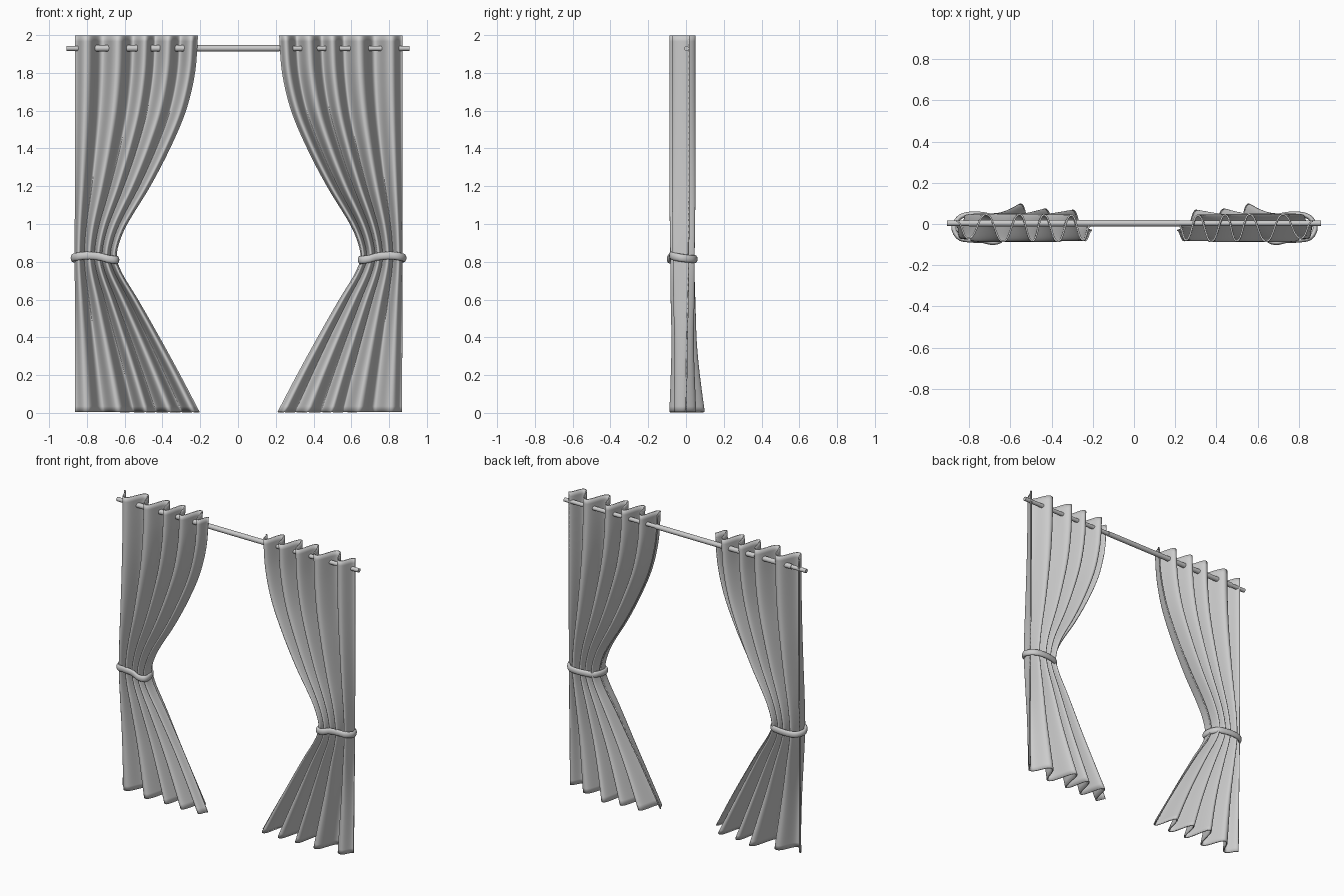
import bpy, math
from math import pi, cos, sin
from mathutils import Vector

if "Cube" in bpy.data.objects:
    bpy.data.objects.remove(bpy.data.objects["Cube"])

def interp(keys, t):
    """Smooth (Catmull-Rom style) interpolation of sorted (t, value) pairs."""
    n = len(keys)
    i = 0
    while i < n - 2 and t > keys[i + 1][0]:
        i += 1
    def slope(k):
        a, b = keys[max(k - 1, 0)], keys[min(k + 1, n - 1)]
        return (b[1] - a[1]) / (b[0] - a[0])
    (t0, v0), (t1, v1) = keys[i], keys[i + 1]
    h = t1 - t0
    s = (t - t0) / h
    return ((2*s**3 - 3*s**2 + 1) * v0 + (s**3 - 2*s**2 + s) * h * slope(i)
            + (3*s**2 - 2*s**3) * v1 + (s**3 - s**2) * h * slope(i + 1))

def fold(keys, t):
    """Rounded folds: blend with broad crests between (t, value) extremes."""
    for (t0, v0), (t1, v1) in zip(keys, keys[1:]):
        if t <= t1:
            s = (1 - cos(pi * (t - t0) / (t1 - t0))) / 2
            s = .6 * s + .4 * s * s * (3 - 2 * s)
            return v0 + (v1 - v0) * s
    return keys[-1][1]

def make(name, verts, faces):
    me = bpy.data.meshes.new(name)
    me.from_pydata(verts, [], faces)
    ob = bpy.data.objects.new(name, me)
    bpy.context.collection.objects.link(ob)
    for p in me.polygons:
        p.use_smooth = True
    return ob

OUTER = .866
# distance of the inner edge from the centre, by height
EDGE = [(0, .205), (.2, .31), (.4, .42), (.6, .535), (.74, .62), (.82, .648),
        (.9, .635), (1.0, .592), (1.2, .47), (1.4, .365), (1.6, .28), (1.8, .232), (2, .216)]
# fold extremes across the cloth: position, y at top, y at bottom
FOLDS = [(0, .015, 0), (.09, -.07, -.06), (.225, .046, .05), (.35, -.084, -.084),
         (.475, .046, .096), (.57, -.082, -.08), (.655, .044, .072), (.76, -.084, -.084),
         (.86, .042, .066), (.95, -.078, -.08), (1, -.01, -.03)]
TOPF = [(u, a) for u, a, b in FOLDS]
BOTF = [(u, b) for u, a, b in FOLDS]
# how tightly the tieback squeezes the folds
SQUEEZE = [(0, 1), (.35, .84), (.6, .9), (.82, .93), (1.2, 1), (2, 1)]

def curtain(name, s):
    nu, nz = 160, 64
    verts, faces = [], []
    for j in range(nz + 1):
        z = .004 + 1.994 * j / nz
        inner = interp(EDGE, z)
        k = interp(SQUEEZE, z)
        b = max(0, 1 - z / .75) ** 1.3
        for i in range(nu + 1):
            u = i / nu
            y = (1 - b) * fold(TOPF, u) + b * fold(BOTF, u)
            x = OUTER + (inner - OUTER) * u
            verts.append((s * x + .003, -.015 + (y + .015) * k, z))
    w = nu + 1
    for j in range(nz):
        for i in range(nu):
            a = j * w + i
            f = (a, a + 1, a + w + 1, a + w)
            faces.append(f if s < 0 else f[::-1])
    ob = make(name, verts, faces)
    m = ob.modifiers.new("thickness", 'SOLIDIFY')
    m.thickness, m.offset = .008, 0

# closed tieback path: x, y, z
TIE = [(.877, -.02, .82), (.852, -.066, .828), (.80, -.078, .833), (.74, -.08, .828),
       (.69, -.09, .815), (.65, -.077, .81), (.645, -.03, .811), (.67, .025, .812),
       (.73, .045, .814), (.80, .048, .814), (.852, .03, .814)]

def tieback(name, s):
    n, m, sub = len(TIE), 12, 6
    P = [Vector(p) for p in TIE]
    path = []
    for i in range(n):
        a, b, c, d = (P[(i + k) % n] for k in (-1, 0, 1, 2))
        for q in range(sub):
            t = q / sub
            path.append(.5 * (2*b + (c - a)*t + (2*a - 5*b + 4*c - d)*t*t
                              + (3*b - a - 3*c + d)*t**3))
    N = len(path)
    verts, faces = [], []
    for i, p in enumerate(path):
        d = path[(i + 1) % N] - path[i - 1]
        out = Vector((-d.y, d.x, 0)).normalized()
        for k in range(m):
            v = p + out * (.012 * cos(2*pi*k/m)) + Vector((0, 0, .021 * sin(2*pi*k/m)))
            verts.append((s * v.x + .003, v.y, v.z))
    for i in range(N):
        for k in range(m):
            f = (i*m + k, i*m + (k+1) % m, (i+1) % N*m + (k+1) % m, (i+1) % N*m + k)
            faces.append(f if s < 0 else f[::-1])
    make(name, verts, faces)

for side, s in (("left", -1), ("right", 1)):
    curtain(side + "_curtain", s)
    tieback(side + "_tieback", s)

# curtain rod: slim rod with a slightly thicker sleeve
def rod(name, x0, x1, r):
    bpy.ops.mesh.primitive_cylinder_add(vertices=24, radius=r, depth=x1 - x0,
                                        location=((x0 + x1) / 2, .004, 1.93),
                                        rotation=(0, pi / 2, 0))
    bpy.context.object.name = name
    bpy.ops.object.shade_smooth_by_angle()

rod("rod", -.908, .908, .0135)
rod("rod_sleeve", -.80, .22, .0165)
